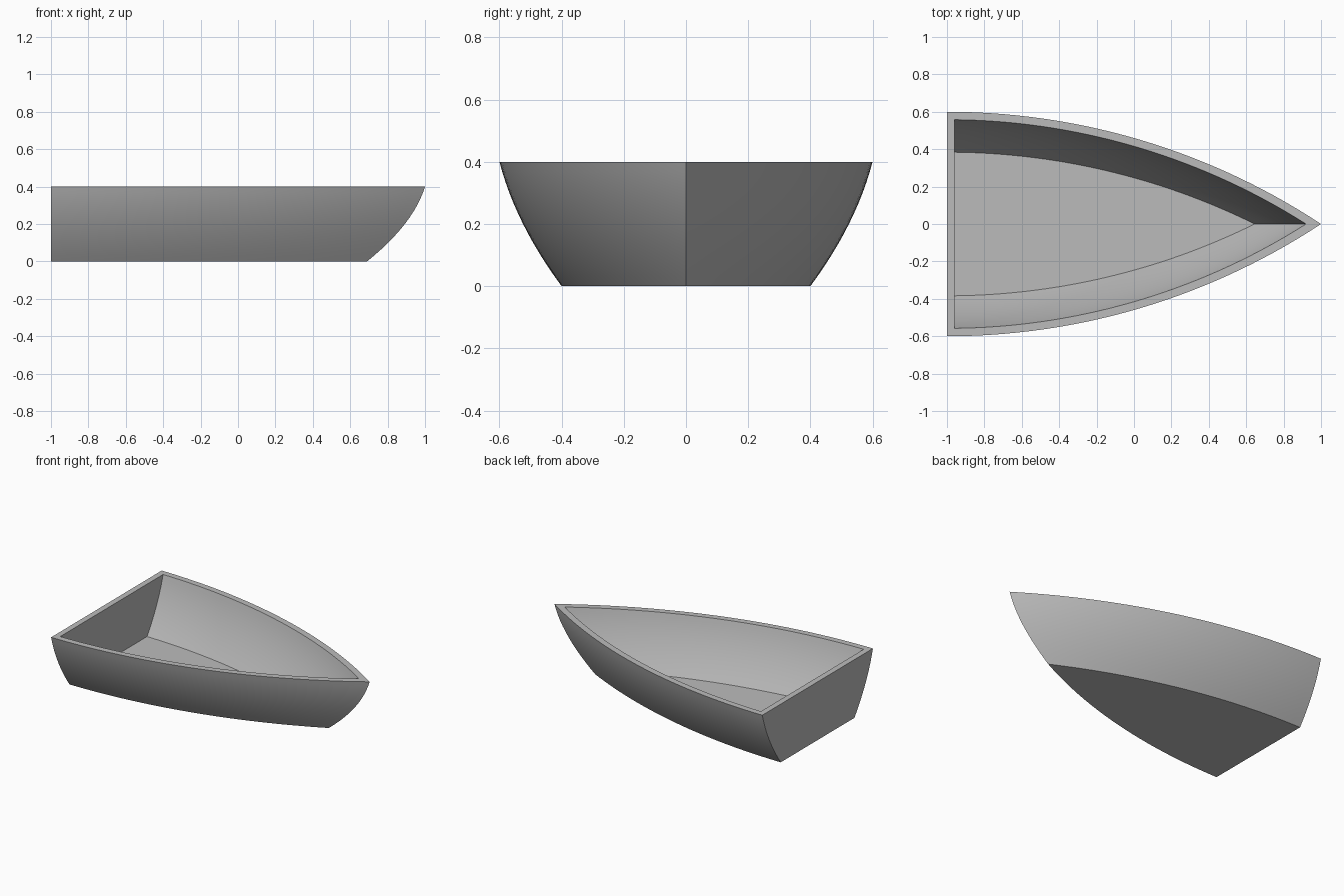
import bpy
import bmesh
import math

cube = bpy.data.objects.get("Cube")
if cube:
    bpy.data.objects.remove(cube, do_unlink=True)

STERN = -1.0
COLUMNS = 32   # points along each side
ROWS = 12      # rings from bottom to sheer


def bowed(a, b, bulge, t):
    """Blend a to b along a curve that swells by bulge in the middle."""
    return a + (b - a) * t + 4 * bulge * t * (1 - t)


def add_ring(bm, start, width, stem, z):
    """Waterline: a circular arc from transom to stem, mirrored back."""
    length = stem - STERN
    radius = (length ** 2 + width ** 2) / (2 * width)
    side = []
    for i in range(COLUMNS):
        x = start + (stem - start) * i / COLUMNS
        y = math.sqrt(radius ** 2 - (x - STERN) ** 2) - radius + width
        side.append((x, y))
    outline = side + [(stem, 0)] + [(x, -y) for x, y in reversed(side)]
    return [bm.verts.new((x, y, z)) for x, y in outline]


def add_skin(bm, start, widths, stems, heights):
    """Stack of waterlines; widths and stems are (bottom, top, bulge)."""
    rings = []
    for r in range(ROWS + 1):
        t = r / ROWS
        z = heights[0] + (heights[1] - heights[0]) * t
        rings.append(add_ring(bm, start, bowed(*widths, t), bowed(*stems, t), z))
    return rings


bm = bmesh.new()

# Outer skin, then the inner skin turned downward from the rim
outer = add_skin(bm, STERN, (0.4, 0.6, 0.024), (0.69, 1.0, 0.047), (0, 0.4))
inner = add_skin(bm, STERN + 0.04, (0.384, 0.558, 0.019), (0.645, 0.92, 0.037), (0.04, 0.4))
rings = outer + inner[::-1]

# Sides, rim and transom in one pass
for lower, upper in zip(rings, rings[1:]):
    count = len(lower)
    for i in range(count):
        j = (i + 1) % count
        bm.faces.new((lower[i], lower[j], upper[j], upper[i]))

# Flat bottom and cockpit floor
bm.faces.new(rings[0])
bm.faces.new(rings[-1])
bmesh.ops.recalc_face_normals(bm, faces=bm.faces)

mesh = bpy.data.meshes.new("boat_hull")
bm.to_mesh(mesh)
bm.free()

# Plain grey finish
grey = bpy.data.materials.new("grey")
grey.use_nodes = True
colour = (0.5, 0.5, 0.5, 1)
grey.diffuse_color = colour
grey.node_tree.nodes["Principled BSDF"].inputs["Base Color"].default_value = colour
mesh.materials.append(grey)

hull = bpy.data.objects.new("boat_hull", mesh)
bpy.context.collection.objects.link(hull)
bpy.ops.object.select_all(action="DESELECT")
hull.select_set(True)
bpy.context.view_layer.objects.active = hull
bpy.ops.object.shade_smooth_by_angle(angle=math.radians(30))
